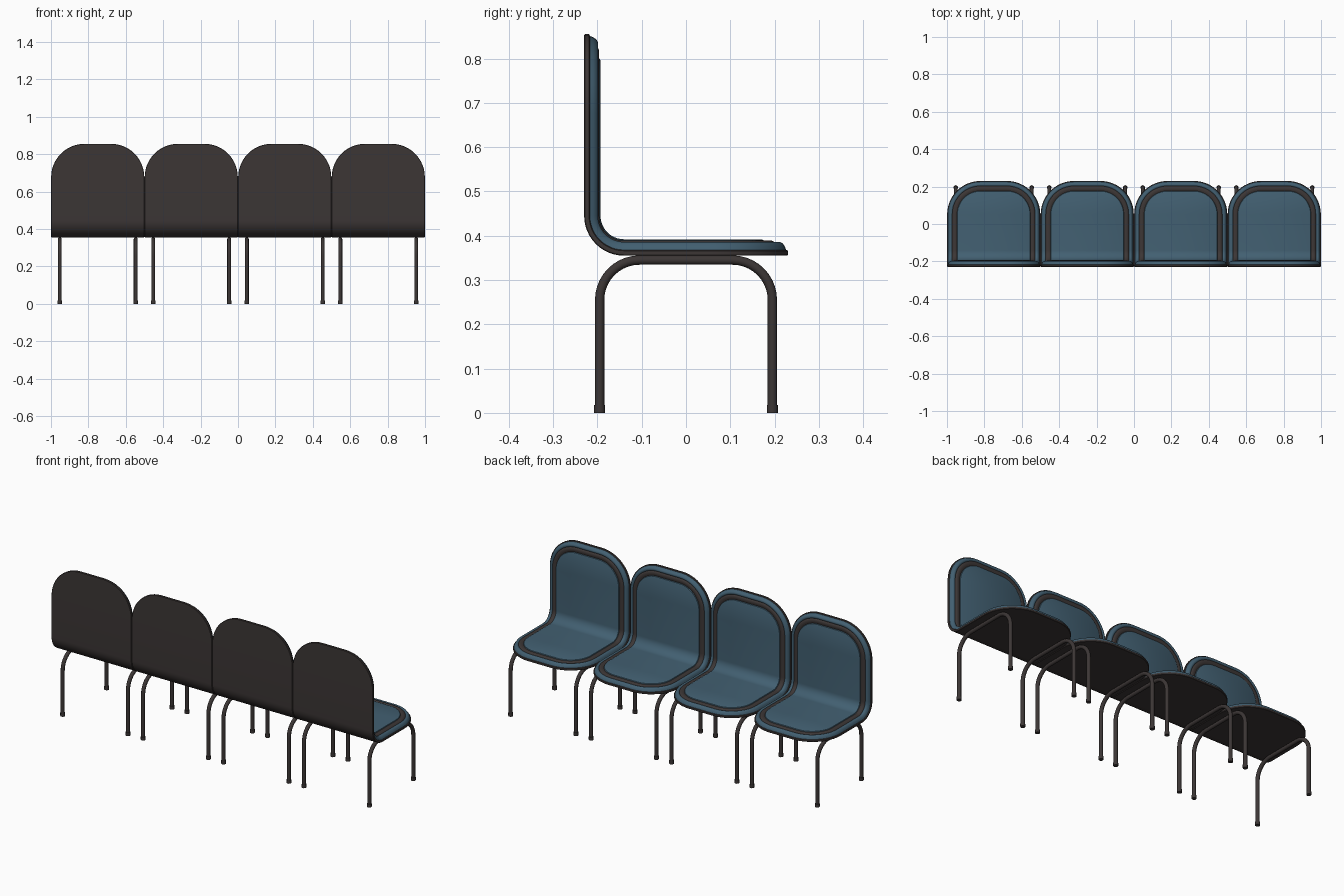
import bpy, bmesh, math

cube = bpy.data.objects.get("Cube")
if cube:
    bpy.data.objects.remove(cube, do_unlink=True)


def material(name, rgb):
    m = bpy.data.materials.new(name)
    m.use_nodes = True
    m.diffuse_color = (*rgb, 1)
    m.node_tree.nodes["Principled BSDF"].inputs["Base Color"].default_value = (*rgb, 1)
    return m


DARK = material("dark brown", (0.045, 0.037, 0.036))
BLUE = material("slate blue", (0.054, 0.115, 0.165))

# Chair dimensions: back plane, underside, top, front edge, bend and corner radii
BACK, UNDER, TOP, FRONT = -0.23, 0.355, 0.855, 0.23
BEND, CORNER, HALF = 0.09, 0.178, 0.249
RISE = TOP - UNDER - BEND
ARC = BEND * math.pi / 2
LENGTH = RISE + ARC + FRONT - BACK - BEND


def bent(x, s, h):
    """Point at distance s along the L-shaped sheet, raised h off its outer face."""
    if s < RISE:
        return (x, BACK + h, TOP - s)
    if s > RISE + ARC:
        return (x, BACK + BEND + s - RISE - ARC, UNDER + h)
    a = (s - RISE) / BEND
    r = BEND - h
    return (x, BACK + BEND - r * math.cos(a), UNDER + BEND - r * math.sin(a))


def sheet_ring(inset, h):
    """Rounded outline of the sheet, inset from its edge."""
    steps, r = 12, CORNER - inset
    angles = [i / steps * math.pi / 2 for i in range(steps + 1)]
    end = [(HALF - CORNER + r * math.sin(a), CORNER - r * math.cos(a)) for a in angles]
    middle = [(HALF - inset, RISE + ARC * i / steps) for i in range(steps + 1)]
    far = [(w, LENGTH - s) for w, s in reversed(end)]
    side = end + middle + far
    return ([bent(w, s, h) for w, s in side]
            + [bent(-w, s, h) for w, s in reversed(side)])


def loft(name, rings, mat, strip_caps=(), flat_caps=False, angle=40):
    """Skin a list of closed rings; caps are strips between the halves or n-gons."""
    bm = bmesh.new()
    rows = [[bm.verts.new(p) for p in ring] for ring in rings]
    n = len(rows[0])
    for a, b in zip(rows, rows[1:]):
        for i in range(n):
            j = (i + 1) % n
            bm.faces.new((a[i], a[j], b[j], b[i]))
    for k in strip_caps:
        row = rows[k]
        for i in range(n // 2 - 1):
            quad = (row[i], row[i + 1], row[n - 2 - i], row[n - 1 - i])
            bm.faces.new(quad if k else quad[::-1])
    if flat_caps:
        bm.faces.new(rows[0][::-1])
        bm.faces.new(rows[-1])
    bmesh.ops.recalc_face_normals(bm, faces=bm.faces[:])
    # Open strips and sheets must face away from the chair's outer skin
    mesh = bpy.data.meshes.new(name)
    bm.to_mesh(mesh)
    bm.free()
    mesh.materials.append(mat)
    for p in mesh.polygons:
        p.use_smooth = True
    mesh.set_sharp_from_angle(angle=math.radians(angle))
    return mesh


def tube(name, path, radius, mat, sides=12):
    """Round tube along a path in the y-z plane."""
    rings = []
    for i, (y, z) in enumerate(path):
        y0, z0 = path[max(i - 1, 0)]
        y1, z1 = path[min(i + 1, len(path) - 1)]
        d = math.hypot(y1 - y0, z1 - z0)
        ny, nz = -(z1 - z0) / d, (y1 - y0) / d
        rings.append([(radius * math.cos(a), y + ny * radius * math.sin(a),
                       z + nz * radius * math.sin(a))
                      for a in (2 * math.pi * k / sides for k in range(sides))])
    return loft(name, rings, mat, flat_caps=True)


def layer(name, profile, mat, caps=()):
    return loft(name, [sheet_ring(d, h) for d, h in profile], mat, caps)


# Seat layers, each given as (inset, height) steps
seat_parts = [
    layer("seat_shell", [(0.002, 0), (0, 0.002), (0, 0.011), (0.004, 0.013)], DARK, (0,)),
    layer("cushion_rim", [(0.004, 0.013), (0.007, 0.021), (0.012, 0.028),
                          (0.018, 0.031), (0.024, 0.03), (0.027, 0.027)], BLUE),
    layer("trim_band", [(0.027, 0.027), (0.03, 0.031), (0.036, 0.034),
                        (0.046, 0.034), (0.053, 0.031)], DARK),
    layer("cushion_pad", [(0.053, 0.031), (0.055, 0.035), (0.06, 0.037)], BLUE, (2,)),
]

# Leg frame: an upside-down U with rounded shoulders
REACH, BAR, SHOULDER = 0.195, 0.345, 0.09
shoulder = [(REACH - SHOULDER + SHOULDER * math.cos(a), BAR - SHOULDER + SHOULDER * math.sin(a))
            for a in (i / 10 * math.pi / 2 for i in range(11))]
half = [(REACH, 0.005)] + shoulder
leg_mesh = tube("leg_frame", half + [(-y, z) for y, z in reversed(half)], 0.0105, DARK)
foot_mesh = tube("foot", [(0, 0), (0, 0.018)], 0.0125, DARK)


def place(mesh, name, x, y=0):
    ob = bpy.data.objects.new(name, mesh)
    ob.location = (x, y, 0)
    bpy.context.scene.collection.objects.link(ob)


# Row of four chairs
for n in range(4):
    cx = -0.75 + 0.5 * n
    for mesh in seat_parts:
        place(mesh, f"{mesh.name}_{n + 1}", cx)
    for side, label in ((1, "left"), (-1, "right")):
        x = cx + side * 0.203
        place(leg_mesh, f"{label}_leg_frame_{n + 1}", x)
        for y, end in ((REACH, "seat_end"), (-REACH, "back_end")):
            place(foot_mesh, f"{label}_{end}_foot_{n + 1}", x, y)
